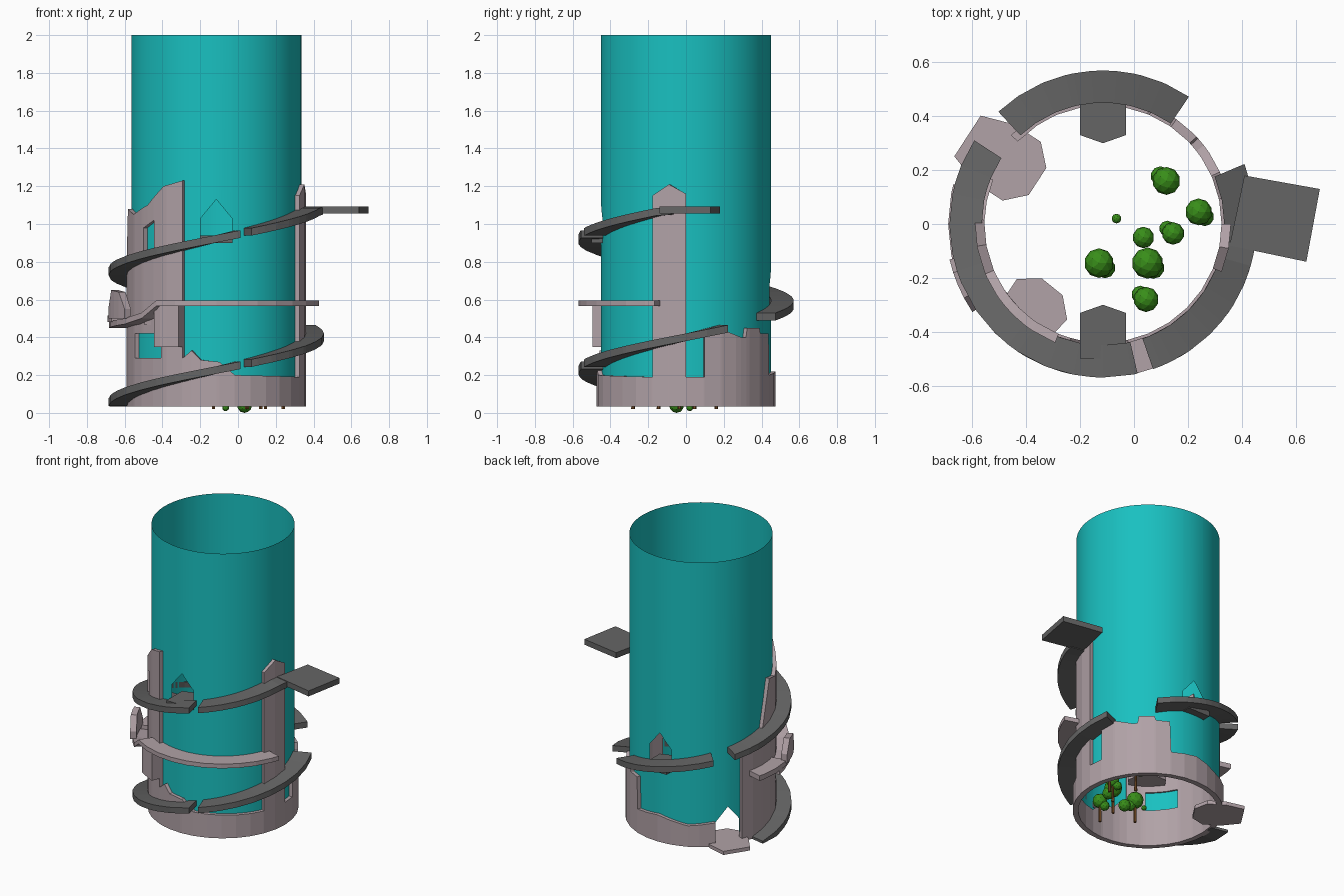
import bpy, bmesh, math
from mathutils import Matrix, Vector

if "Cube" in bpy.data.objects:
    bpy.data.objects.remove(bpy.data.objects["Cube"])

CX = -0.115  # tower axis


def material(name, rgb):
    m = bpy.data.materials.new(name)
    m.diffuse_color = (*rgb, 1)
    m.use_nodes = True
    m.node_tree.nodes["Principled BSDF"].inputs["Base Color"].default_value = m.diffuse_color
    return m


TEAL = material("teal", (0.01, 0.53, 0.53))
STONE = material("stone", (0.44, 0.36, 0.385))
GREY = material("dark_grey", (0.13, 0.13, 0.13))
GREEN = material("leaf_green", (0.04, 0.27, 0.01))
BROWN = material("bark_brown", (0.2, 0.08, 0.02))


def finish(bm, name, mat, merge=True):
    if merge:
        bmesh.ops.remove_doubles(bm, verts=bm.verts, dist=0.0002)
    bmesh.ops.recalc_face_normals(bm, faces=bm.faces)
    me = bpy.data.meshes.new(name)
    bm.to_mesh(me)
    bm.free()
    me.materials.append(mat)
    ob = bpy.data.objects.new(name, me)
    bpy.context.collection.objects.link(ob)
    return ob


def at(z, a):
    """Height at angle a: a constant or a list of (angle, height)."""
    if not isinstance(z, list):
        return z
    for (a0, z0), (a1, z1) in zip(z, z[1:]):
        if a <= a1:
            return z0 + (z1 - z0) * max(0, a - a0) / (a1 - a0)
    return z[-1][1]


def polar(r, a, z):
    t = math.radians(a)
    return Vector((CX + r * math.cos(t), r * math.sin(t), z))


def band(bm, a0, a1, r0, r1, zb, zt, step=11.25):
    """Curved wall piece; a plain sheet when r0 == r1."""
    n = int(a0 // step)
    angles = {a0, a1} | {i * step for i in range(n, int(a1 // step) + 2)}
    for z in (zb, zt):
        if isinstance(z, list):
            angles |= {p[0] for p in z}
    angles = sorted(a for a in angles if a0 <= a <= a1)
    rows = []
    for a in angles:
        b, t = at(zb, a), at(zt, a)
        pts = [polar(r1, a, b), polar(r1, a, t)]
        if r0 != r1:
            pts += [polar(r0, a, t), polar(r0, a, b)]
        rows.append([bm.verts.new(p) for p in pts])
    k = len(rows[0])
    for p, q in zip(rows, rows[1:]):
        for i in range(k if k == 4 else 1):
            j = (i + 1) % k
            bm.faces.new((p[i], q[i], q[j], p[j]))
    if k == 4:
        bm.faces.new(rows[0])
        bm.faces.new(rows[-1])


def slab(bm, pts, z0, z1, a=0):
    """Flat plate; pts are (radial, sideways), turned to angle a."""
    rot = Matrix.Rotation(math.radians(a), 3, 'Z')
    lo, hi = [[bm.verts.new(rot @ Vector((u, v, z)) + Vector((CX, 0, 0)))
               for u, v in pts] for z in (z0, z1)]
    bm.faces.new(lo)
    bm.faces.new(hi)
    for i in range(len(pts)):
        j = (i + 1) % len(pts)
        bm.faces.new((lo[i], lo[j], hi[j], hi[i]))


TONGUE = [(0.50, -0.085), (0.50, 0.085), (0.33, 0.085), (0.30, 0), (0.33, -0.085)]

# Teal shell with three pointed doorways
bm = bmesh.new()
R, D = 0.45, 10.6
doors = [(90, 0.56, 0.68, 0.78), (147, 0.04, 0.19, 0.29), (270, 0.92, 1.03, 1.13)]
start = 90 - D
for i, (c, floor, eave, tip) in enumerate(doors):
    nxt = doors[i + 1][0] - D if i < 2 else start + 360
    if floor > 0.1:
        band(bm, c - D, c + D, R, R, 0.10, floor, 5)
    band(bm, c - D, c + D, R, R, [(c - D, eave), (c, tip), (c + D, eave)], 2, 5)
    band(bm, c + D, nxt, R, R, 0.10, 2, 5)
shell = finish(bm, "tower_shell", TEAL)
for p in shell.data.polygons:
    p.use_smooth = True

# Ruined stone wall: broken skyline running round the tower
bm = bmesh.new()
RI, RO, B = 0.44, 0.475, 0.035
back = [(12, 0.41), (24, 0.44), (38, 0.40), (42, 0.40), (43, 0.45), (55, 0.45),
        (56, 0.42), (67, 0.42), (68, 0.2), (90, 0.22), (115, 0.18), (136, 0.2)]
left = [(158, 0.62), (178, 0.72), (190, 1.08), (203, 1.05), (220, 1.1),
        (234, 1.2), (248, 1.23)]
front = [(248, 0.29), (254, 0.33), (260, 0.28), (272, 0.27), (282, 0.2), (338, 0.19)]
column = [(338, 1.15), (349, 1.21), (360, 1.16)]
band(bm, 0, 12, RI, RO, B, 0.19)
band(bm, 12, 136, RI, RO, B, back)
band(bm, 158, 205, RI, RO, B, left)
band(bm, 205, 232, RI, RO, B, 0.29)
band(bm, 205, 216, RI, RO, 0.42, left)
band(bm, 216, 226, RI, RO, 0.42, 0.82)
band(bm, 216, 226, RI, RO, [(216, 0.98), (226, 1.02)], left)
band(bm, 226, 232, RI, RO, 0.42, left)
band(bm, 232, 248, RI, RO, B, left)
band(bm, 248, 338, RI, RO, B, front)
band(bm, 338, 360, RI, RO, B, column)
finish(bm, "ruined_wall", STONE, merge=False)

# Stone gallery around the front, dropping at the left
bm = bmesh.new()
low = [(185, 0.45), (212, 0.47), (226, 0.50), (236, 0.565), (343, 0.565)]
band(bm, 185, 343, 0.45, 0.57, low, [(a, z + 0.03) for a, z in low])
band(bm, 165, 195, 0.46, 0.575, 0.48, 0.515)
finish(bm, "stone_gallery", STONE, merge=False)

# Broken parapet pieces and hanging block
bm = bmesh.new()
band(bm, 193, 214, 0.545, 0.585, 0.50, [(193, 0.56), (198, 0.65), (208, 0.64), (214, 0.55)])
band(bm, 232, 248, 0.475, 0.535, 0.35, 0.57)
finish(bm, "parapet_pieces", STONE, merge=False)

# Stone floors at the ground door and the gallery door
bm = bmesh.new()
slab(bm, [(0.60, -0.09), (0.60, 0.09), (0.48, 0.13), (0.36, 0.13), (0.29, 0.06),
          (0.29, -0.06), (0.36, -0.13), (0.48, -0.13)], 0.035, 0.06, 147)
slab(bm, [(0.47, -0.11), (0.47, 0.11), (0.36, 0.12), (0.30, 0.05),
          (0.30, -0.05), (0.36, -0.12)], 0.465, 0.49, 231)
finish(bm, "stone_floors", STONE, merge=False)

# Spiral ramp in five broken lengths
def climb(a):
    return 0.272 + 0.00193 * (a - 283)


for i, (a0, a1) in enumerate([(168, 283), (289, 383), (416, 493), (507, 643), (649, 712)]):
    bm = bmesh.new()
    top = [(a0 + (a1 - a0) * k / 8, 0) for k in range(9)]
    top = [(a, min(climb(a), 1.09)) for a, _ in top]
    band(bm, a0, a1, 0.45, 0.57, [(a, max(0.033, z - 0.04)) for a, z in top],
         [(a, max(0.04, z)) for a, z in top])
    finish(bm, f"ramp_{i + 1}", GREY)

# Door landings and the top platform
bm = bmesh.new()
slab(bm, TONGUE, 0.53, 0.567, 90)
slab(bm, TONGUE, 0.90, 0.94, 270)
slab(bm, [(0.47, -0.08), (0.755, -0.14), (0.805, 0.13), (0.525, 0.18)], 1.055, 1.093)
finish(bm, "landings", GREY, merge=False)

# Trees and bushes: x, y, crown radius, crown height
trees = [(.12, .16, .052, .2), (.24, .045, .05, .19), (.145, -.035, .042, .17),
         (.05, -.145, .058, .2), (.045, -.28, .047, .17), (-.13, -.145, .055, .18),
         (.035, -.05, .04, .04), (-.065, .02, .018, .027)]
leaves, trunks = bmesh.new(), bmesh.new()
for i, (x, y, r, h) in enumerate(trees):
    blobs = [(0, 0, 0, r)]
    if h > 0.1:
        s = 1 if i % 2 else -1
        blobs.append((0.022 * s, -0.018 * s, -0.035, r * 0.7))
        bmesh.ops.create_cone(trunks, cap_ends=True, segments=6, radius1=0.01, radius2=0.007,
                              depth=h - 0.02, matrix=Matrix.Translation((x, y, h / 2 + 0.01)))
    for dx, dy, dz, q in blobs:
        bmesh.ops.create_icosphere(leaves, subdivisions=2, radius=q,
                                   matrix=Matrix.Translation((x + dx, y + dy, h + dz)))
finish(leaves, "tree_crowns", GREEN, merge=False)
finish(trunks, "tree_trunks", BROWN, merge=False)
